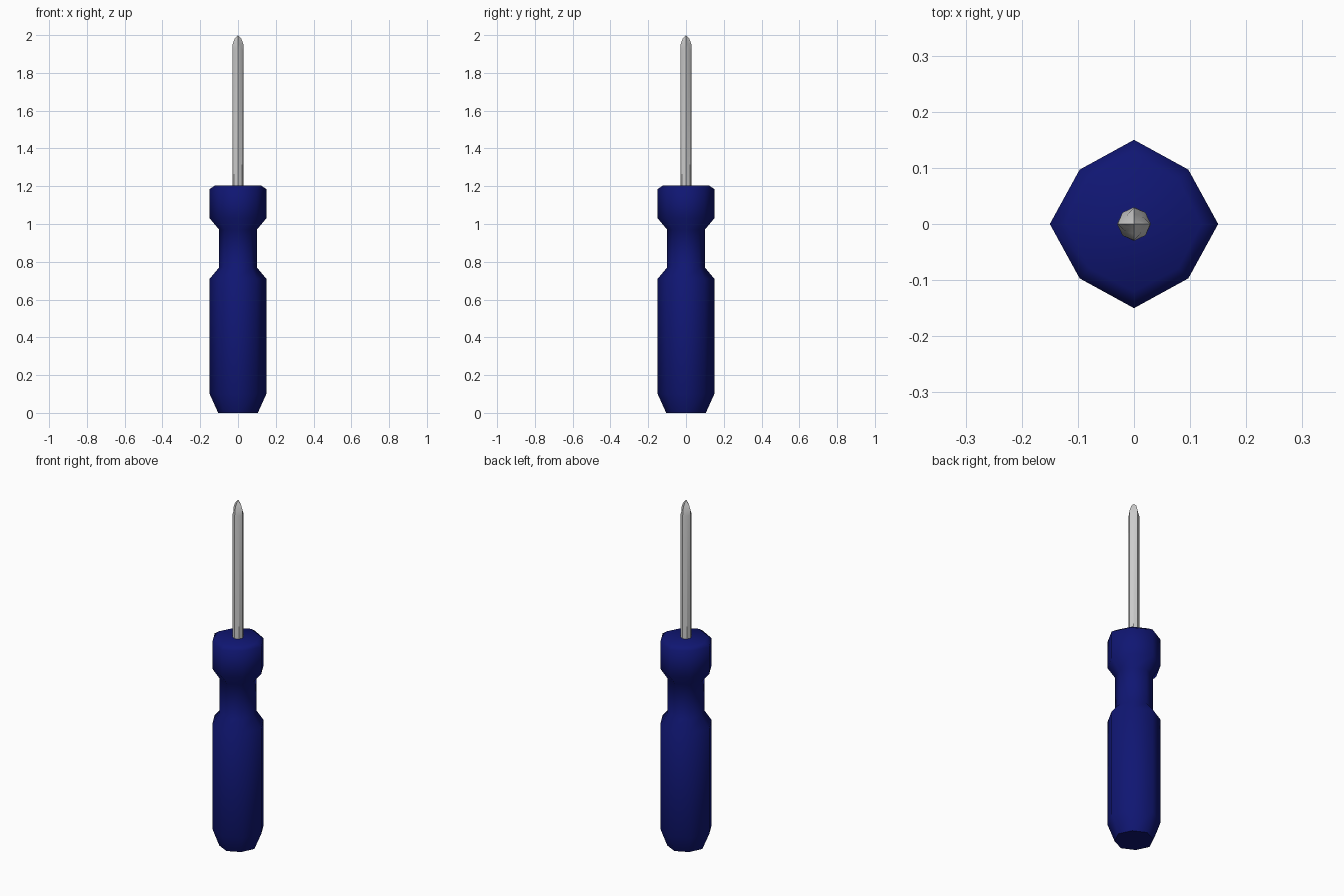
import bpy, bmesh, math

if "Cube" in bpy.data.objects:
    bpy.data.objects.remove(bpy.data.objects["Cube"])


def loft(name, rings, smooth_angle, color=None, tip=None):
    """Eight-sided loft; each ring is (z, radius on axes, radius on diagonals)."""
    bm = bmesh.new()
    loops = []
    for z, r_axis, r_diag in rings:
        loop = []
        for i in range(8):
            a = i * math.pi / 4
            r = r_diag if i % 2 else r_axis
            loop.append(bm.verts.new((r * math.cos(a), r * math.sin(a), z)))
        loops.append(loop)
    for lo, hi in zip(loops, loops[1:]):
        for i in range(8):
            j = (i + 1) % 8
            bm.faces.new((lo[i], lo[j], hi[j], hi[i]))
    bm.faces.new(loops[0][::-1])
    if tip is None:
        bm.faces.new(loops[-1])
    else:
        apex = bm.verts.new((0, 0, tip))
        for i in range(8):
            bm.faces.new((loops[-1][i], loops[-1][(i + 1) % 8], apex))
    bmesh.ops.recalc_face_normals(bm, faces=bm.faces)
    for f in bm.faces:
        f.smooth = True
    mesh = bpy.data.meshes.new(name)
    bm.to_mesh(mesh)
    bm.free()
    mesh.set_sharp_from_angle(angle=math.radians(smooth_angle))
    if color:
        mat = bpy.data.materials.new(name + "_color")
        mat.diffuse_color = color
        mat.use_nodes = True
        mat.node_tree.nodes["Principled BSDF"].inputs["Base Color"].default_value = mat.diffuse_color
        mesh.materials.append(mat)
    obj = bpy.data.objects.new(name, mesh)
    bpy.context.collection.objects.link(obj)
    return obj


# Handle: chamfered butt, grip, waist and collar
loft("handle", [
    (0.0, 0.105, 0.100),
    (0.10, 0.15, 0.137),
    (0.71, 0.15, 0.137),
    (0.77, 0.10, 0.098),
    (0.97, 0.10, 0.098),
    (1.03, 0.15, 0.137),
    (1.185, 0.15, 0.137),
    (1.205, 0.12, 0.112),
], 60, (0.005, 0.008, 0.17, 1))

# Steel shaft with a cross-shaped tip, fluted on the diagonals
loft("shaft", [
    (1.15, 0.03, 0.029),
    (1.92, 0.03, 0.029),
    (1.95, 0.029, 0.020),
    (1.98, 0.018, 0.009),
], 40, tip=2.0)
